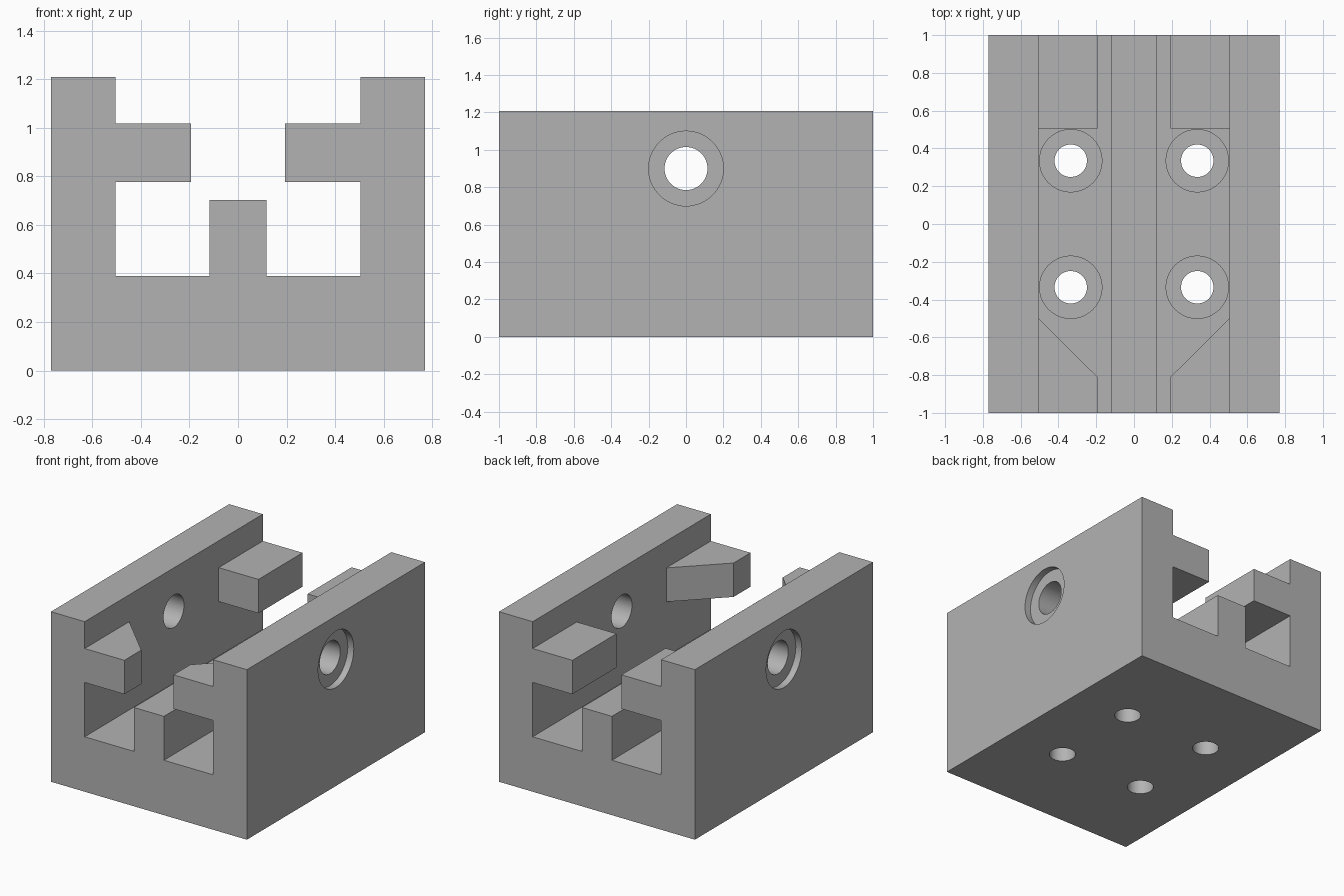
import bpy
import bmesh
from math import radians
from mathutils import Matrix, Vector

cube = bpy.data.objects.get("Cube")
if cube:
    bpy.data.objects.remove(cube, do_unlink=True)

GREY = (0.45, 0.45, 0.45, 1)
grey = bpy.data.materials.new("plain grey")
grey.use_nodes = True
grey.diffuse_color = GREY
grey.node_tree.nodes["Principled BSDF"].inputs["Base Color"].default_value = GREY


def extrude(name, outline, direction):
    """Solid made by sweeping a closed outline along a vector."""
    bm = bmesh.new()
    face = bm.faces.new([bm.verts.new(p) for p in outline])
    swept = bmesh.ops.extrude_face_region(bm, geom=[face])["geom"]
    verts = [v for v in swept if isinstance(v, bmesh.types.BMVert)]
    bmesh.ops.translate(bm, verts=verts, vec=Vector(direction))
    bmesh.ops.recalc_face_normals(bm, faces=bm.faces[:])
    mesh = bpy.data.meshes.new(name)
    bm.to_mesh(mesh)
    bm.free()
    obj = bpy.data.objects.new(name, mesh)
    bpy.context.collection.objects.link(obj)
    mesh.materials.append(grey)
    return obj


def cylinder(bm, radius, start, end):
    """Round cutter between two points."""
    start, end = Vector(start), Vector(end)
    axis = end - start
    turn = axis.to_track_quat('Z', 'Y').to_matrix().to_4x4()
    bmesh.ops.create_cone(bm, cap_ends=True, segments=64, radius1=radius, radius2=radius,
                          depth=axis.length,
                          matrix=Matrix.Translation((start + end) / 2) @ turn)


def apply_boolean(target, tool, operation):
    mod = target.modifiers.new(operation.lower(), 'BOOLEAN')
    mod.operation, mod.solver, mod.object = operation, 'EXACT', tool
    bpy.context.view_layer.objects.active = target
    bpy.ops.object.modifier_apply(modifier=mod.name)
    bpy.data.objects.remove(tool, do_unlink=True)


WIDE, INNER, LIP, RIB = 0.77, 0.505, 0.193, 0.118
FLOOR, RIB_TOP, TOP = 0.39, 0.702, 1.208

# Channel body: floor, two walls and a central rib
half = [(WIDE, 0), (WIDE, TOP), (INNER, TOP), (INNER, FLOOR), (RIB, FLOOR), (RIB, RIB_TOP)]
section = half + [(-x, z) for x, z in reversed(half)]
body = extrude("channel_body", [(x, -1, z) for x, z in section], (0, 2, 0))

# Inner lugs: tapered at the front, square at the back; rooted inside the walls
ROOT, LOW, HIGH = 0.6, 0.776, 1.017
front_lug = [(ROOT, -1), (LIP, -1), (LIP, -0.81), (INNER, -0.5), (ROOT, -0.5)]
back_lug = [(ROOT, 0.505), (LIP, 0.505), (LIP, 1), (ROOT, 1)]
for side in (1, -1):
    for outline in (front_lug, back_lug):
        lug = extrude("lug", [(side * x, y, LOW) for x, y in outline], (0, 0, HIGH - LOW))
        apply_boolean(body, lug, 'UNION')


def drill(radius, holes):
    bm = bmesh.new()
    for start, end in holes:
        cylinder(bm, radius, start, end)
    mesh = bpy.data.meshes.new("drill")
    bm.to_mesh(mesh)
    bm.free()
    tool = bpy.data.objects.new("drill", mesh)
    tool.hide_render = True
    bpy.context.collection.objects.link(tool)
    mesh.materials.append(grey)
    apply_boolean(body, tool, 'DIFFERENCE')


# Cross hole through both walls, with shallow recesses outside
AXLE = 0.9
drill(0.115, [((-1, 0, AXLE), (1, 0, AXLE))])
drill(0.2, [((s * (WIDE - 0.047), 0, AXLE), (s, 0, AXLE)) for s in (1, -1)])

# Four counterbored floor holes
spots = [(x, y) for x in (-0.335, 0.335) for y in (-0.335, 0.335)]
drill(0.086, [((x, y, -0.1), (x, y, 0.5)) for x, y in spots])
drill(0.165, [((x, y, FLOOR - 0.17), (x, y, 0.5)) for x, y in spots])

# Smooth bores, crisp edges
bpy.ops.object.select_all(action='DESELECT')
body.select_set(True)
bpy.context.view_layer.objects.active = body
bpy.ops.object.shade_smooth_by_angle(angle=radians(30))
